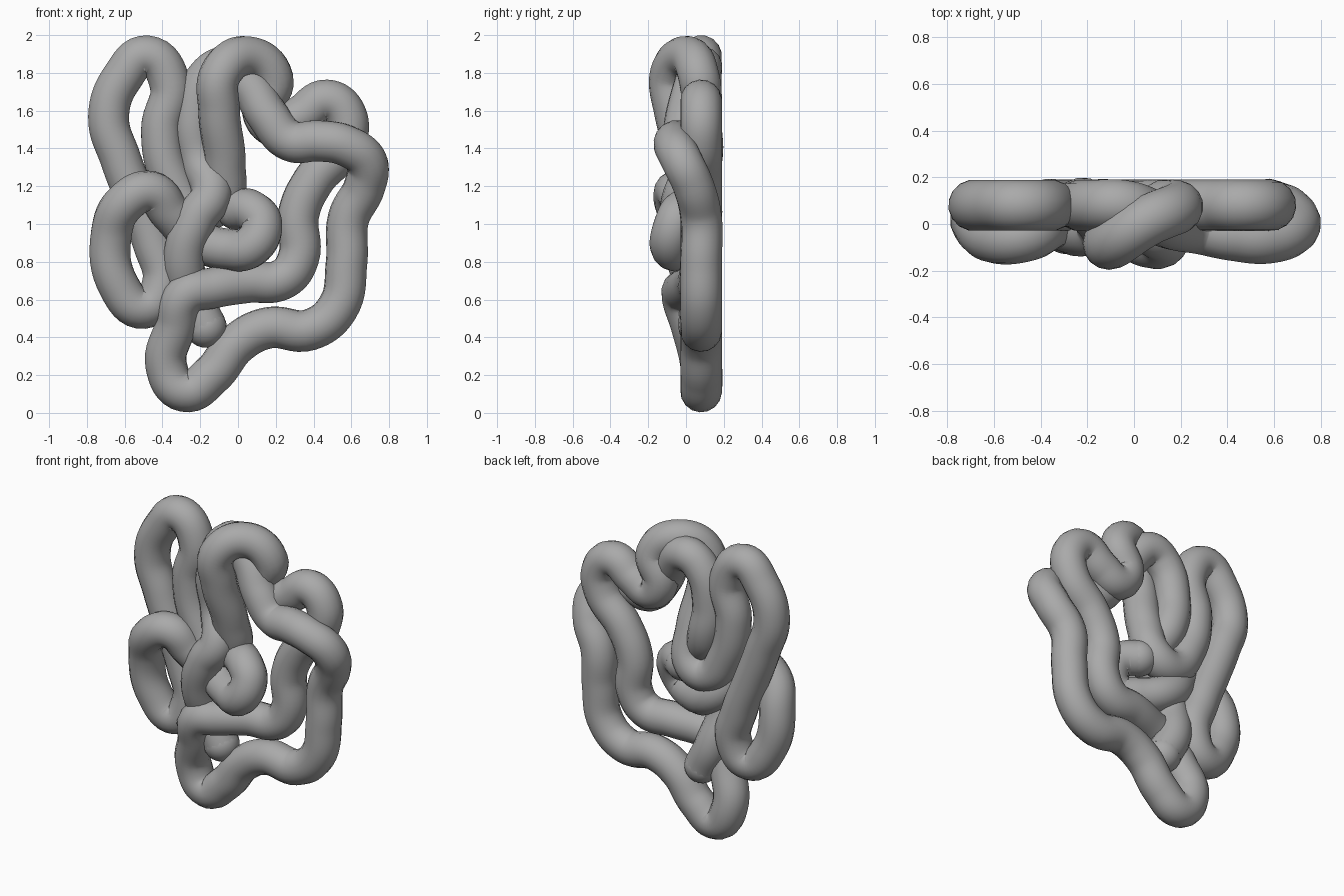
import bpy

cube = bpy.data.objects.get("Cube")
if cube:
    bpy.data.objects.remove(cube)

RADIUS = 0.11
grey = bpy.data.materials.new("mid grey")
grey.use_nodes = True
COLOUR = (0.4, 0.4, 0.4, 1)
grey.diffuse_color = COLOUR
grey.node_tree.nodes["Principled BSDF"].inputs["Base Color"].default_value = COLOUR

BACK, FRONT = 0.08, -0.08

# Stretches of the one coiled tube in order: (x, z, depth)
lower_start = [(-.17, .455, .07), (-.25, .62, .07), (-.285, .83, 0), (-.22, 1.03, -.03),
               (-.14, 1.16, -.01), (-.2, 1.33, BACK)]
short_hairpin = [(-.235, 1.55, BACK), (-.16, 1.78, BACK), (-.05, 1.83, BACK), (.07, 1.72, .04),
                 (.16, 1.57, 0)]
outer_run = [(.28, 1.44, -.02), (.43, 1.44, -.05), (.57, 1.415, -.06), (.68, 1.33, -.02),
             (.67, 1.2, .04), (.585, 1.03, BACK), (.575, .8, BACK), (.53, .56, BACK)]
bottom_loop = [(.38, .44, BACK), (.16, .45, BACK), (0, .37, BACK), (-.14, .2, BACK),
               (-.285, .115, BACK), (-.38, .25, BACK), (-.33, .46, .03)]
inner_run = [(-.28, .62, -.02), (-.14, .66, 0), (.05, .69, .05), (.24, .71, .07),
             (.32, .82, BACK), (.32, 1.05, BACK), (.4, 1.23, BACK)]
right_hairpin = [(.56, 1.42, BACK), (.57, 1.58, BACK), (.47, 1.655, BACK), (.33, 1.57, BACK),
                 (.2, 1.515, BACK), (.13, 1.6, BACK)]
top_loop = [(.185, 1.77, .07), (.05, 1.885, .01), (-.09, 1.8, FRONT), (-.1, 1.6, FRONT + .02)]
centre_bend = [(-.07, 1.32, .02), (-.1, 1.11, BACK), (-.23, 1.08, BACK), (-.35, 1.23, BACK)]
left_hairpin = [(-.405, 1.5, BACK), (-.36, 1.74, BACK), (-.48, 1.89, BACK), (-.61, 1.78, BACK),
                (-.685, 1.57, BACK), (-.62, 1.34, BACK), (-.54, 1.13, BACK)]
left_loop = [(-.45, .9, BACK), (-.4, .68, .07), (-.5, .555, .05), (-.63, .67, .03),
             (-.67, .95, 0), (-.59, 1.12, -.06), (-.46, 1.17, -.05), (-.36, 1.06, 0)]
centre_hook = [(-.22, .92, .05), (-.05, .865, -.02), (.07, .88, FRONT),
               (.125, 1, -.06), (.07, 1.07, -.02), (-.01, 1.08, .04)]

path = (lower_start + short_hairpin + outer_run + bottom_loop + inner_run + right_hairpin
        + top_loop + centre_bend + left_hairpin + left_loop + centre_hook)

# Sweep a round section along the path
curve = bpy.data.curves.new("coiled_tube", "CURVE")
curve.dimensions = "3D"
curve.bevel_depth = RADIUS
curve.bevel_resolution = 6
curve.resolution_u = 8
curve.twist_mode = "MINIMUM"
curve.use_fill_caps = True
spline = curve.splines.new("BEZIER")
spline.bezier_points.add(len(path) - 1)
for point, (x, z, y) in zip(spline.bezier_points, path):
    point.co = (x, y, z)
    point.handle_left_type = point.handle_right_type = "AUTO"
tube = bpy.data.objects.new("coiled_tube", curve)
bpy.context.collection.objects.link(tube)
tube.data.materials.append(grey)
bpy.ops.object.select_all(action="DESELECT")
tube.select_set(True)
bpy.context.view_layer.objects.active = tube
bpy.ops.object.convert(target="MESH")
bpy.ops.object.shade_smooth()

# Rounded tips at both ends
for name, (x, z, y) in (("lower_tip", path[0]), ("centre_tip", path[-1])):
    bpy.ops.mesh.primitive_uv_sphere_add(segments=24, ring_count=14, radius=RADIUS, location=(x, y, z))
    tip = bpy.context.object
    tip.name = name
    tip.data.materials.append(grey)
    bpy.ops.object.shade_smooth()
